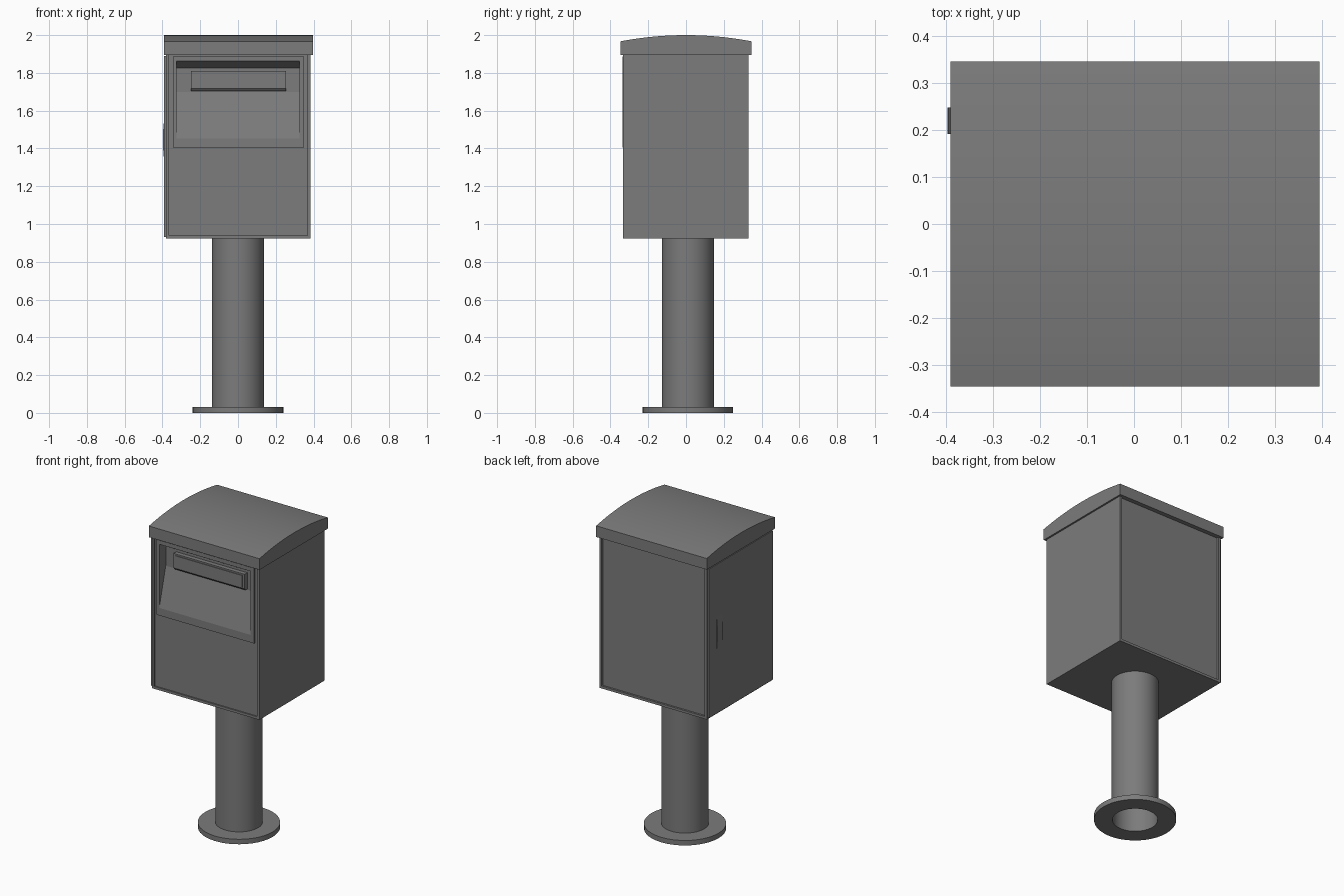
import bpy, bmesh, math
from mathutils import Matrix, Vector

cube = bpy.data.objects.get("Cube")
if cube:
    bpy.data.objects.remove(cube, do_unlink=True)

grey = bpy.data.materials.new("painted grey steel")
grey.use_nodes = True
COLOUR = (0.2, 0.2, 0.2, 1)
grey.diffuse_color = COLOUR
grey.node_tree.nodes["Principled BSDF"].inputs["Base Color"].default_value = COLOUR


def finish(name, bm, smooth=False):
    bmesh.ops.recalc_face_normals(bm, faces=bm.faces[:])
    mesh = bpy.data.meshes.new(name)
    bm.to_mesh(mesh)
    bm.free()
    mesh.materials.append(grey)
    ob = bpy.data.objects.new(name, mesh)
    bpy.context.collection.objects.link(ob)
    if smooth:
        bpy.ops.object.select_all(action='DESELECT')
        ob.select_set(True)
        bpy.context.view_layer.objects.active = ob
        bpy.ops.object.shade_smooth_by_angle(angle=math.radians(30))
    return ob


def box(name, x, y, z):
    """Box given as (min, max) on each axis."""
    bm = bmesh.new()
    spans = (x, y, z)
    size = Matrix.Diagonal([b - a for a, b in spans] + [1])
    centre = Matrix.Translation([(a + b) / 2 for a, b in spans])
    bmesh.ops.create_cube(bm, size=1, matrix=centre @ size)
    return finish(name, bm)


def extrude(name, points, move, smooth=False):
    """Closed profile of 3D points pushed along a vector."""
    bm = bmesh.new()
    face = bm.faces.new([bm.verts.new(p) for p in points])
    new = bmesh.ops.extrude_face_region(bm, geom=[face], use_keep_orig=True)["geom"]
    verts = [v for v in new if isinstance(v, bmesh.types.BMVert)]
    bmesh.ops.translate(bm, verts=verts, vec=Vector(move))
    return finish(name, bm, smooth)


def lathe(name, profile, centre_y):
    """Closed (radius, z) profile turned about a vertical axis."""
    bm = bmesh.new()
    verts = [bm.verts.new((r, centre_y, z)) for r, z in profile]
    edges = [bm.edges.new((v, verts[i - 1])) for i, v in enumerate(verts)]
    bmesh.ops.spin(bm, geom=verts + edges, cent=(0, centre_y, 0), axis=(0, 0, 1),
                   angle=math.tau, steps=40, use_merge=True)
    bmesh.ops.remove_doubles(bm, verts=bm.verts[:], dist=0.0001)
    return finish(name, bm, True)


def ring(name, inner, outer, bottom, top):
    return lathe(name, [(inner, bottom), (outer, bottom), (outer, top), (inner, top)], 0.01)


# Hollow post and its floor flange
ring("post", 0.132, 0.138, 0.0, 0.925)
ring("base_flange", 0.136, 0.24, 0.0, 0.032)

# Cabinet: core with side panels and floor standing proud at front and back
FRONT, BACK, FLOOR, TOP = -0.333, 0.331, 0.922, 1.9
LEFT, RIGHT = 0.385, -0.38
core = box("cabinet_core", (RIGHT + 0.01, LEFT - 0.01), (FRONT + 0.008, BACK - 0.012), (FLOOR + 0.005, TOP))
box("left_panel", (LEFT - 0.016, LEFT), (FRONT, BACK), (FLOOR, TOP))
box("right_panel", (RIGHT, RIGHT + 0.016), (FRONT, BACK), (FLOOR, TOP))
box("floor_panel", (RIGHT + 0.016, LEFT - 0.016), (FRONT, BACK), (FLOOR, FLOOR + 0.016))

# Service door on the right side with a bowed pull
box("service_door", (RIGHT - 0.011, RIGHT), (FRONT + 0.008, BACK - 0.008), (FLOOR + 0.01, 1.89))
bow = [(RIGHT - 0.009 - 0.009 * math.sin(math.pi * i / 12), 0.192, 1.32 + 0.25 * i / 12)
       for i in range(13)]
extrude("door_handle", bow, (0, 0.056, 0), True)

# Deposit hatch: raised surround, with a wedge recess cut through to the core
hatch = box("hatch_surround", (-0.345, 0.35), (FRONT - 0.003, FRONT + 0.015), (1.405, 1.888))
wedge = [(-0.345, 1.868), (-0.27, 1.825), (-0.27, 1.7), (-0.345, 1.42)]
cutter = extrude("recess_cutter", [(-0.325, y, z) for y, z in wedge], (0.65, 0, 0))
cutter.hide_render = True
cutter.hide_set(True)
for ob in (core, hatch):
    cut = ob.modifiers.new("recess", 'BOOLEAN')
    cut.object = cutter
    cut.operation = 'DIFFERENCE'
    cut.solver = 'EXACT'

# Slot flap: hood with a chamfered lower lip and a raised plate
hood = [(-0.265, 1.81), (-0.298, 1.81), (-0.298, 1.717), (-0.288, 1.705), (-0.265, 1.705)]
extrude("slot_hood", [(-0.25, y, z) for y, z in hood], (0.505, 0, 0))
box("slot_flap", (-0.235, 0.24), (-0.302, -0.295), (1.722, 1.8))

# Arched roof with an overhanging skirt
HALF, RISE, EAVE = 0.347, 0.033, 1.967
radius = (HALF ** 2 + RISE ** 2) / (2 * RISE)
sweep = math.asin(HALF / radius)
arch = [(radius * math.sin(a), EAVE + RISE - radius * (1 - math.cos(a)))
        for a in (sweep * (i / 10 - 1) for i in range(21))]
profile = [(HALF, 1.895), (-HALF, 1.895)] + arch
extrude("roof", [(-0.391, y, z) for y, z in profile], (0.787, 0, 0), True)
